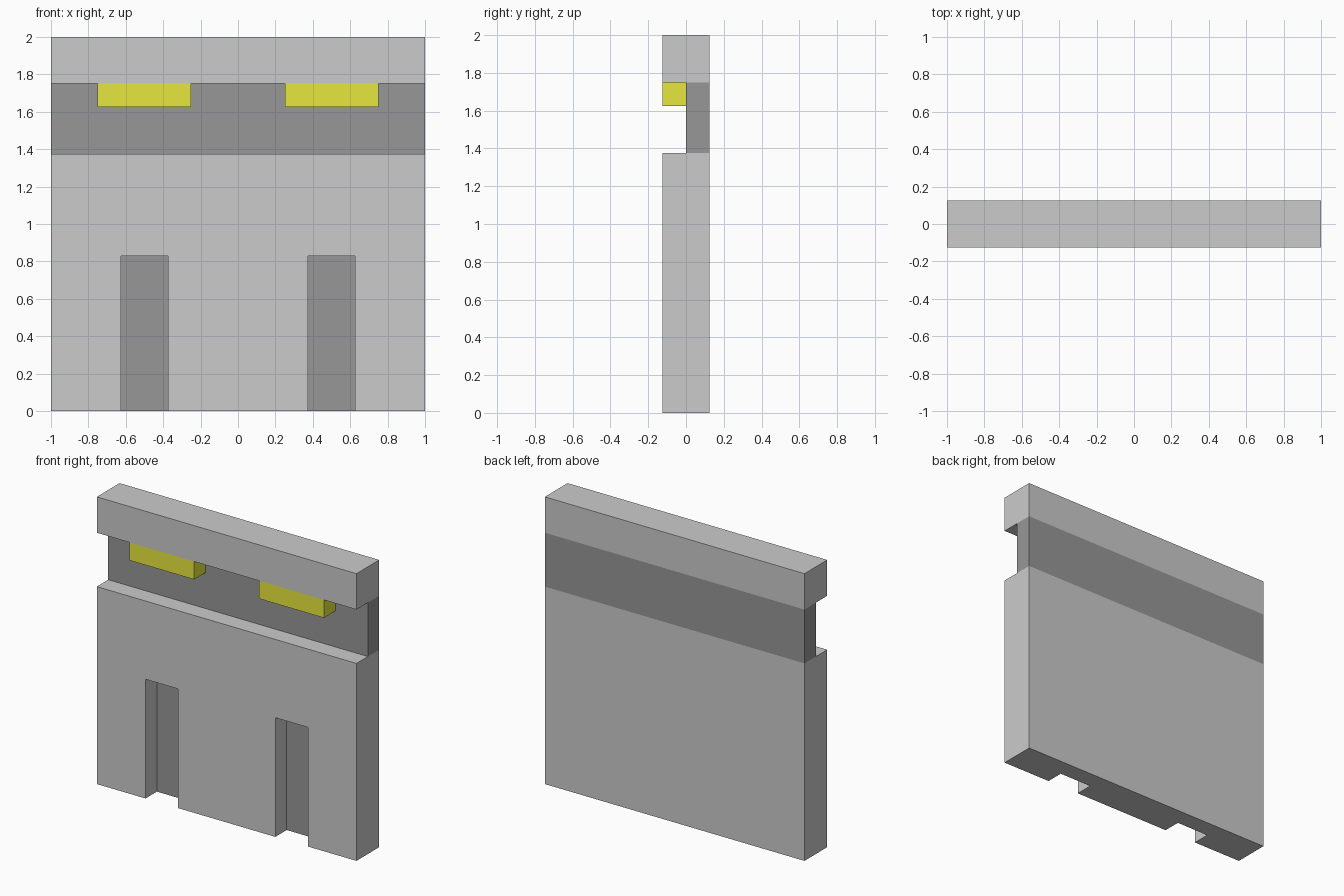
import bpy

if "Cube" in bpy.data.objects:
    bpy.data.objects.remove(bpy.data.objects["Cube"])


def material(name, color):
    mat = bpy.data.materials.new(name)
    mat.diffuse_color = color
    mat.use_nodes = True
    mat.node_tree.nodes["Principled BSDF"].inputs["Base Color"].default_value = mat.diffuse_color
    return mat


def box(name, x, y, z, mat=None):
    """Box spanning the (min, max) range on each axis."""
    spans = (x, y, z)
    bpy.ops.mesh.primitive_cube_add(size=1, location=[(a + b) / 2 for a, b in spans])
    ob = bpy.context.object
    ob.name = name
    ob.scale = [b - a for a, b in spans]
    bpy.ops.object.transform_apply(location=True, rotation=False, scale=True)
    if mat:
        ob.data.materials.append(mat)
    return ob


grey = material("grey", (0.59, 0.59, 0.59, 1))
dark = material("dark_grey", (0.31, 0.31, 0.31, 1))
yellow = material("yellow", (0.8, 0.8, 0.05, 1))

FULL = (-0.125, 0.125)
FRONT = (-0.125, 0)
BACK = (0, 0.125)

# Lower wall, recessed dark band and top beam
wall = box("lower_wall", (-1, 1), FULL, (0, 1.375), grey)
box("recessed_band", (-1, 1), BACK, (1.375, 1.75), dark)
box("top_beam", (-1, 1), FULL, (1.75, 2), grey)

for side, cx in (("left", -0.5), ("right", 0.5)):
    # Lamp hanging under the beam
    box(side + "_lamp", (cx - 0.25, cx + 0.25), FRONT, (1.625, 1.75), yellow)

    # Slot cut half-way into the wall
    cutter = box("slot_cutter", (cx - 0.125, cx + 0.125), (-0.3, 0), (-0.3, 0.83))
    cutter.hide_render = True
    mod = wall.modifiers.new("slot", "BOOLEAN")
    mod.operation, mod.solver, mod.object = "DIFFERENCE", "EXACT", cutter
    bpy.context.view_layer.objects.active = wall
    bpy.ops.object.modifier_apply(modifier=mod.name)
    bpy.data.objects.remove(cutter)

# Dark backs of the slots
wall.data.materials.clear()
wall.data.materials.append(grey)
wall.data.materials.append(dark)
for face in wall.data.polygons:
    face.material_index = int(face.normal.y < -0.9 and abs(face.center.y) < 0.01)
